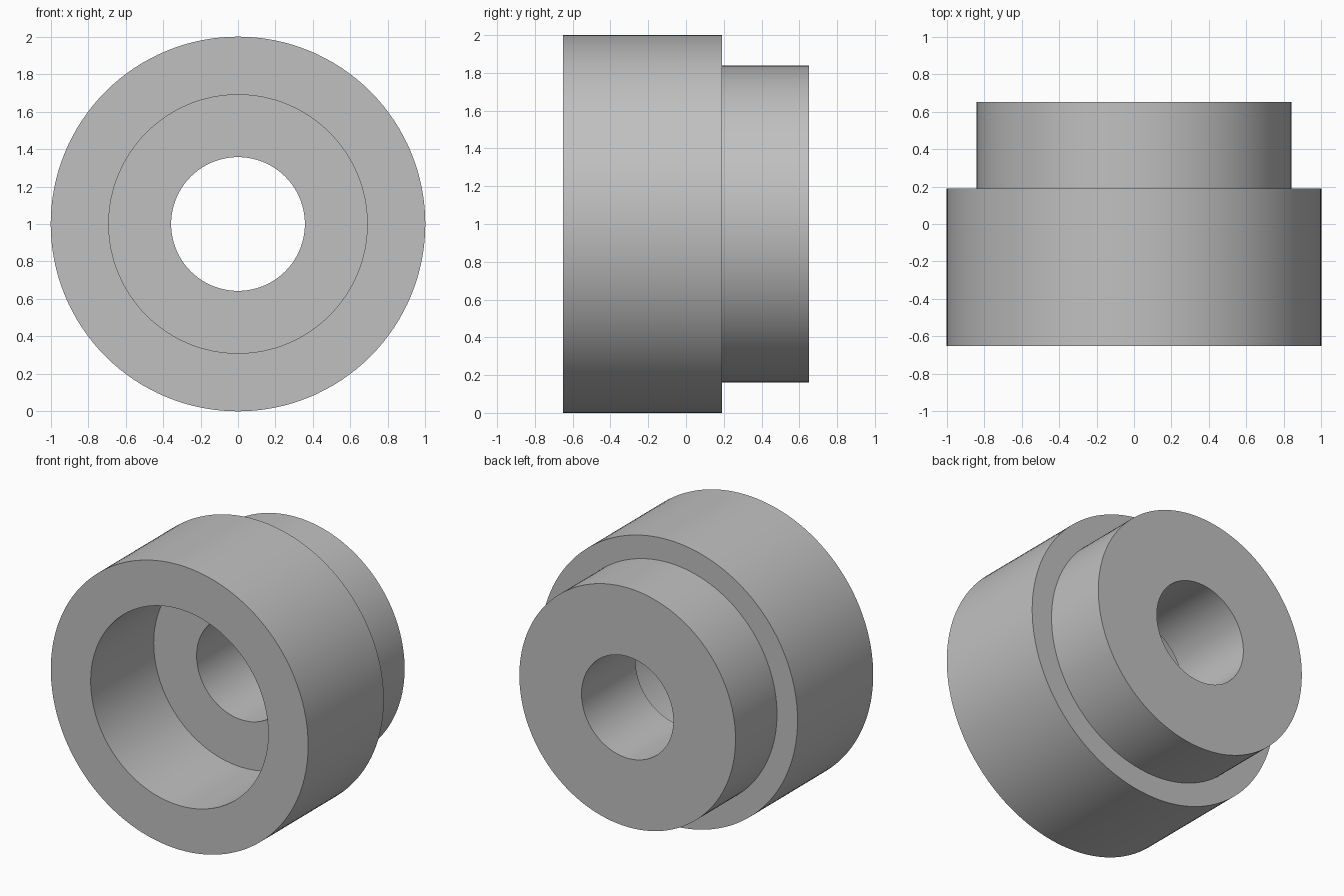
import bpy, bmesh, math
from mathutils import Matrix, Vector

cube = bpy.data.objects.get("Cube")
if cube:
    bpy.data.objects.remove(cube, do_unlink=True)

SEGMENTS = 128

# Plain grey material
grey = bpy.data.materials.new("plain grey")
grey.use_nodes = True
colour = (0.53, 0.53, 0.53, 1)
grey.diffuse_color = colour
grey.node_tree.nodes["Principled BSDF"].inputs["Base Color"].default_value = colour

# Closed cross-section as (radius, y): wide flange, narrow hub, counterbore, through bore
profile = [(1.0, -0.65), (1.0, 0.19), (0.84, 0.19), (0.84, 0.65),
           (0.357, 0.65), (0.357, 0.05), (0.69, 0.05), (0.69, -0.65)]

# Turn the section around the front-to-back axis
bm = bmesh.new()
verts = [bm.verts.new((r, y, 0)) for r, y in profile]
edges = [bm.edges.new((v, verts[(i + 1) % len(verts)])) for i, v in enumerate(verts)]
bmesh.ops.spin(bm, geom=verts + edges, cent=(0, 0, 0), axis=(0, 1, 0),
               angle=math.tau, steps=SEGMENTS, use_merge=True)
bmesh.ops.remove_doubles(bm, verts=bm.verts, dist=0.0001)
bmesh.ops.recalc_face_normals(bm, faces=bm.faces)
bmesh.ops.transform(bm, matrix=Matrix.Translation(Vector((0, 0, 1))), verts=bm.verts)

mesh = bpy.data.meshes.new("stepped_bushing")
bm.to_mesh(mesh)
bm.free()
mesh.materials.append(grey)
bushing = bpy.data.objects.new("stepped_bushing", mesh)
bpy.context.collection.objects.link(bushing)

# Smooth round walls with crisp rims
bpy.ops.object.select_all(action="DESELECT")
bushing.select_set(True)
bpy.context.view_layer.objects.active = bushing
bpy.ops.object.shade_smooth_by_angle(angle=math.radians(30))
